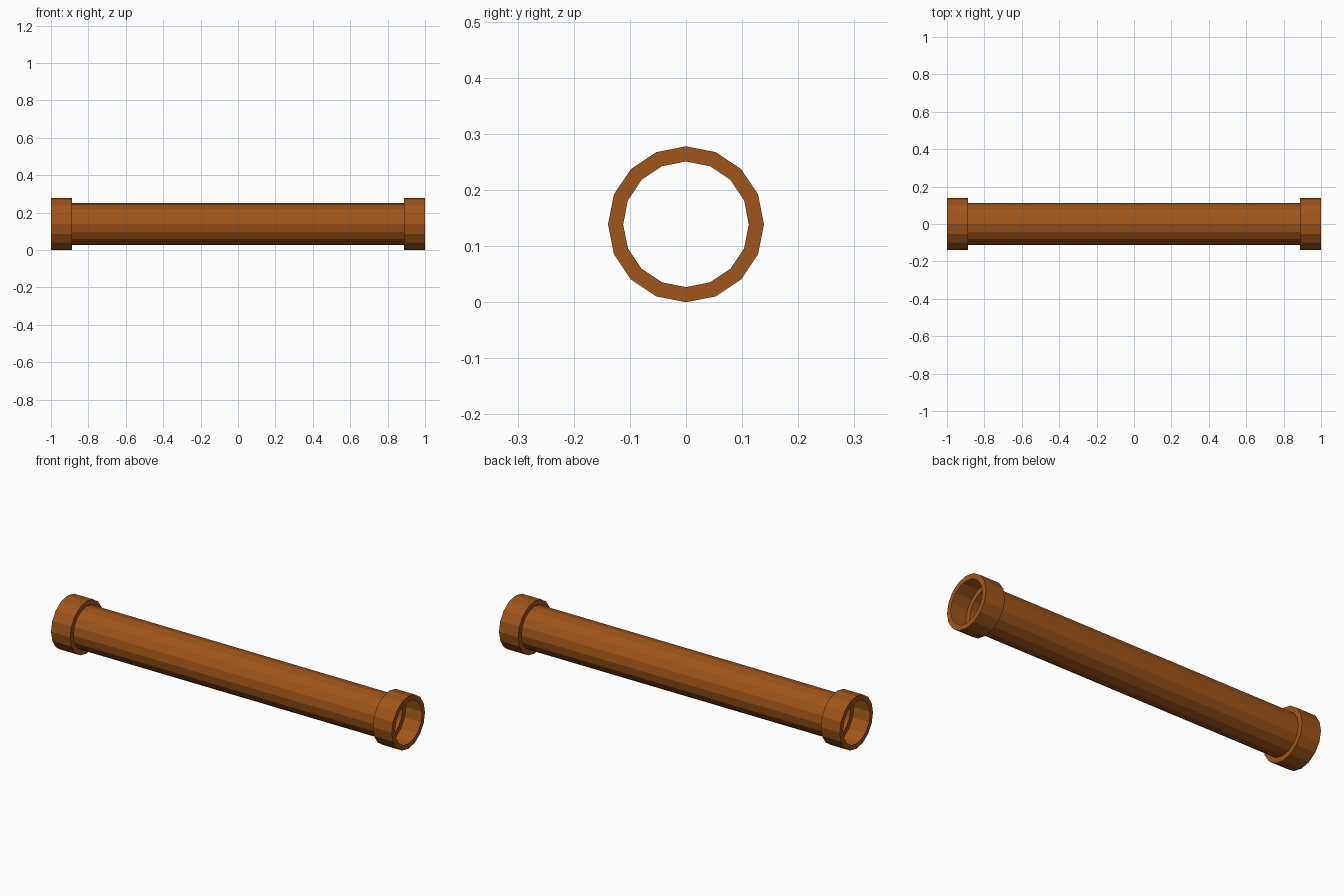
import bpy, bmesh, math

if "Cube" in bpy.data.objects:
    bpy.data.objects.remove(bpy.data.objects["Cube"])

SIDES = 16
R_PIPE, R_COLLAR = 0.112, 0.139
X_END, X_COLLAR = 1.0, 0.888

mat = bpy.data.materials.new("copper_brown")
mat.diffuse_color = (0.35, 0.09, 0.01, 1)
mat.use_nodes = True
mat.node_tree.nodes["Principled BSDF"].inputs["Base Color"].default_value = mat.diffuse_color


def lathe_x(name, profile):
    """Spin an open (x, radius) profile around the x axis."""
    bm = bmesh.new()
    rings = []
    for x, r in profile:
        ring = []
        for i in range(SIDES):
            a = 2 * math.pi * i / SIDES
            ring.append(bm.verts.new((x, r * math.sin(a), R_COLLAR + r * math.cos(a))))
        rings.append(ring)
    for a, b in zip(rings, rings[1:]):
        for i in range(SIDES):
            j = (i + 1) % SIDES
            bm.faces.new((a[i], a[j], b[j], b[i]))
    # Point the normals away from the shell
    bm.normal_update()
    mid = max(bm.faces, key=lambda f: f.calc_area())
    c = mid.calc_center_median()
    if mid.normal.y * c.y + mid.normal.z * (c.z - R_COLLAR) < 0:
        bmesh.ops.reverse_faces(bm, faces=bm.faces[:])
    mesh = bpy.data.meshes.new(name)
    bm.to_mesh(mesh)
    bm.free()
    mesh.materials.append(mat)
    obj = bpy.data.objects.new(name, mesh)
    bpy.context.collection.objects.link(obj)
    return obj


# Straight open tube with a wider lipped collar at each end
half = [(X_END, R_PIPE), (X_END, R_COLLAR), (X_COLLAR, R_COLLAR), (X_COLLAR, R_PIPE)]
profile = [(-x, r) for x, r in half] + half[::-1]
lathe_x("pipe", profile)
